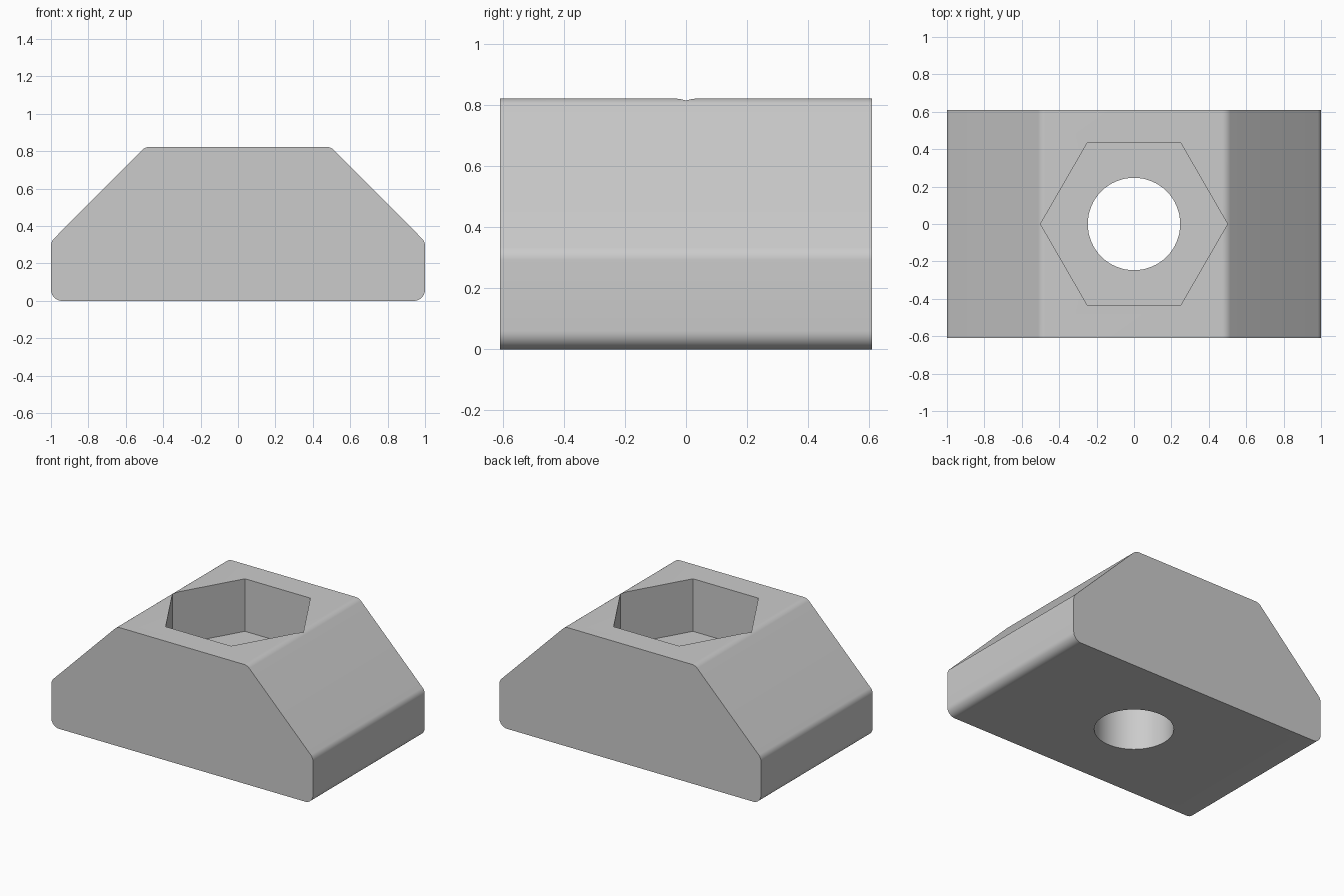
import bpy, bmesh, math
from mathutils import Vector

old = bpy.data.objects.get("Cube")
if old:
    bpy.data.objects.remove(old, do_unlink=True)

HALF_DEPTH, HEIGHT, FILLET = 0.61, 0.823, 0.06
POCKET_FLOOR = 0.46

grey = bpy.data.materials.new("plain_grey")
grey.use_nodes = True
grey.diffuse_color = (0.6, 0.6, 0.6, 1)
grey.node_tree.nodes["Principled BSDF"].inputs["Base Color"].default_value = (0.6, 0.6, 0.6, 1)


def rounded(points, radius, steps=10):
    """Replace each corner of a convex outline with a tangent arc."""
    result = []
    for i, p in enumerate(points):
        a = (points[i - 1] - p).normalized()
        b = (points[(i + 1) % len(points)] - p).normalized()
        half = a.angle(b) / 2
        centre = p + (a + b).normalized() * radius / math.sin(half)
        start = p + a * radius / math.tan(half) - centre
        end = p + b * radius / math.tan(half) - centre
        sweep = start.angle(end)
        for s in range(steps + 1):
            t = s / steps
            arc = (start * math.sin((1 - t) * sweep) + end * math.sin(t * sweep)) / math.sin(sweep)
            result.append(centre + arc)
    return result


def prism(name, outline, direction):
    """Extrude a closed loop of points along a direction."""
    bm = bmesh.new()
    face = bm.faces.new([bm.verts.new(p) for p in outline])
    extruded = bmesh.ops.extrude_face_region(bm, geom=[face])["geom"]
    bmesh.ops.translate(bm, vec=direction, verts=[v for v in extruded if isinstance(v, bmesh.types.BMVert)])
    bmesh.ops.recalc_face_normals(bm, faces=bm.faces)
    mesh = bpy.data.meshes.new(name)
    bm.to_mesh(mesh)
    bm.free()
    mesh.materials.append(grey)
    obj = bpy.data.objects.new(name, mesh)
    bpy.context.collection.objects.link(obj)
    return obj


def ring(radius, sides, z):
    angles = [2 * math.pi * i / sides for i in range(sides)]
    return [(radius * math.cos(a), radius * math.sin(a), z) for a in angles]


# Body: block with sloping shoulders and softened long edges
right_side = [Vector((1, 0, 0)), Vector((1, 0, 0.317)), Vector((0.497, 0, HEIGHT))]
left_side = [Vector((-p.x, 0, p.z)) for p in reversed(right_side)]
outline = [p - Vector((0, HALF_DEPTH, 0)) for p in rounded(right_side + left_side, FILLET)]
body = prism("nut_body", outline, (0, 2 * HALF_DEPTH, 0))

# Hexagonal pocket in the top and round hole through the floor
cutters = [
    prism("hex_pocket_cutter", ring(0.5, 6, POCKET_FLOOR), (0, 0, 1)),
    prism("bolt_hole_cutter", ring(0.247, 64, -0.2), (0, 0, 0.9)),
]
bpy.ops.object.select_all(action='DESELECT')
body.select_set(True)
bpy.context.view_layer.objects.active = body
for cutter in cutters:
    cutter.hide_render = True
    cut = body.modifiers.new(cutter.name, 'BOOLEAN')
    cut.operation, cut.solver, cut.object = 'DIFFERENCE', 'EXACT', cutter
    bpy.ops.object.modifier_apply(modifier=cut.name)
    bpy.data.objects.remove(cutter, do_unlink=True)

bpy.ops.object.shade_smooth_by_angle(angle=math.radians(30))
